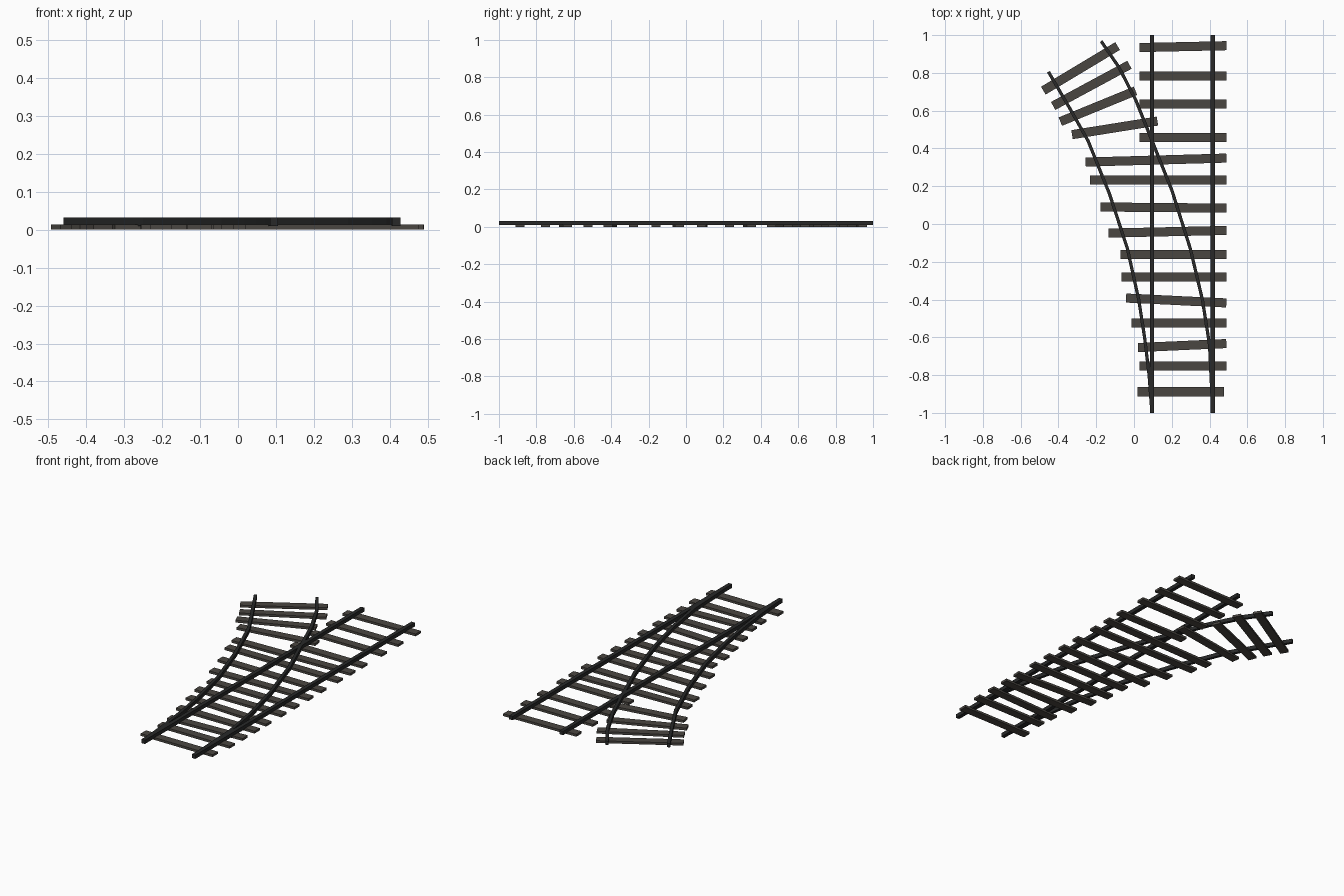
import bpy, bmesh
from mathutils import Vector

if "Cube" in bpy.data.objects:
    bpy.data.objects.remove(bpy.data.objects["Cube"])


def material(name, rgb):
    m = bpy.data.materials.new(name)
    m.diffuse_color = (*rgb, 1)
    m.use_nodes = True
    m.node_tree.nodes["Principled BSDF"].inputs["Base Color"].default_value = m.diffuse_color
    return m


WOOD = material("weathered_wood", (0.068, 0.061, 0.053))
STEEL = material("dark_steel", (0.021, 0.022, 0.022))


def sweep(name, path, width, z0, z1, mat):
    """Rectangular bar along a 2D path, mitred at the bends."""
    pts = [Vector(p) for p in path]
    bm = bmesh.new()
    rings = []
    for i, p in enumerate(pts):
        d0 = (p - pts[i - 1]).normalized() if i else (pts[1] - p).normalized()
        d1 = (pts[i + 1] - p).normalized() if i < len(pts) - 1 else d0
        t = (d0 + d1).normalized()
        n = Vector((-t.y, t.x)) * (width / 2 / t.dot(d0))
        a, b = p + n, p - n
        rings.append([bm.verts.new(v) for v in
                      ((a.x, a.y, z0), (b.x, b.y, z0), (b.x, b.y, z1), (a.x, a.y, z1))])
    for r, s in zip(rings, rings[1:]):
        for k in range(4):
            j = (k + 1) % 4
            bm.faces.new((r[k], r[j], s[j], s[k]))
    bm.faces.new(rings[0])
    bm.faces.new(rings[-1][::-1])
    bmesh.ops.recalc_face_normals(bm, faces=bm.faces)
    me = bpy.data.meshes.new(name)
    bm.to_mesh(me)
    bm.free()
    me.materials.append(mat)
    ob = bpy.data.objects.new(name, me)
    bpy.context.collection.objects.link(ob)
    return ob


# Sleepers under the straight track: left x, left y, right x, right y
main_sleepers = [
    (.018, -.888, .476, -.888), (.029, -.751, .489, -.751), (.021, -.654, .489, -.633),
    (-.013, -.524, .489, -.524), (-.042, -.392, .489, -.418), (-.066, -.280, .489, -.280),
    (-.071, -.161, .489, -.161), (-.135, -.048, .489, -.034), (-.177, .090, .489, .084),
    (-.232, .233, .489, .233), (-.256, .328, .489, .349), (.029, .457, .489, .457),
    (.029, .635, .489, .635), (.029, .784, .489, .784), (.029, .934, .489, .944)]
# Sleepers under the diverging branch
branch_sleepers = [
    (-.328, .473, .124, .545), (-.390, .542, .008, .705),
    (-.428, .625, -.024, .843), (-.480, .706, -.087, .942)]
for label, rows in (("main_sleeper", main_sleepers), ("branch_sleeper", branch_sleepers)):
    for i, (x0, y0, x1, y1) in enumerate(rows):
        sweep(f"{label}_{i + 1}", [(x0, y0), (x1, y1)], .048, 0, .0135, WOOD)

# Straight rails
for side, x in (("left", .095), ("right", .417)):
    sweep(f"straight_rail_{side}", [(x, -1), (x, 1)], .022, .010, .032, STEEL)

# Curved branch rails
sweep("curved_rail_left",
      [(.095, -1), (.080, -.80), (.056, -.60), (.025, -.40), (-.035, -.13),
       (-.130, .16), (-.243, .44), (-.333, .60), (-.453, .806)], .017, .010, .032, STEEL)
sweep("curved_rail_right",
      [(.417, -1), (.400, -.64), (.362, -.40), (.298, -.13), (.200, .18),
       (.100, .43), (.010, .655), (-.080, .83), (-.174, .968)], .017, .010, .032, STEEL)
